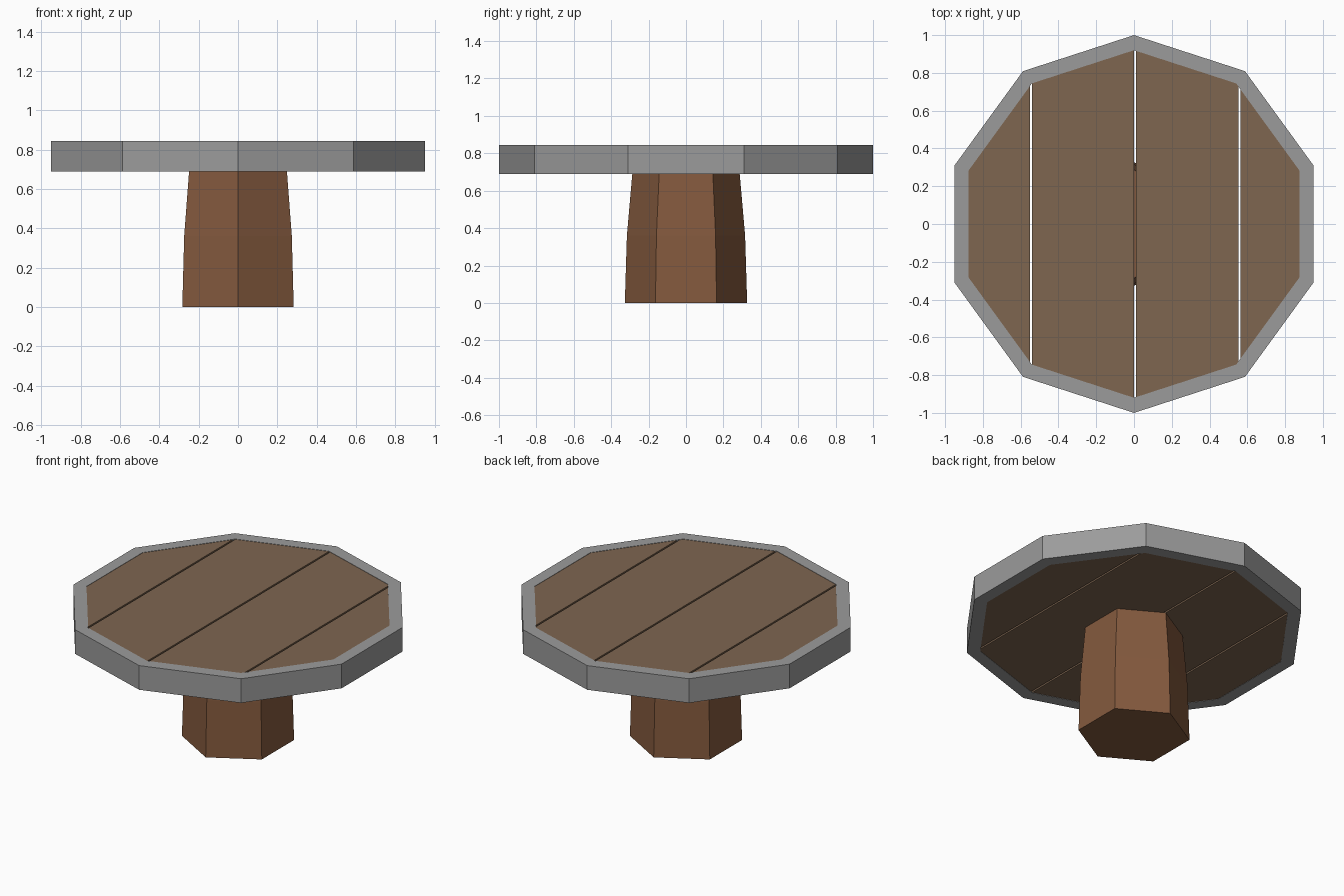
import bpy, bmesh
from math import sin, cos, pi

if "Cube" in bpy.data.objects:
    bpy.data.objects.remove(bpy.data.objects["Cube"])


def material(name, color):
    mat = bpy.data.materials.new(name)
    mat.use_nodes = True
    mat.diffuse_color = (*color, 1)
    mat.node_tree.nodes["Principled BSDF"].inputs["Base Color"].default_value = (*color, 1)
    return mat


def finish(bm, name, mat):
    bmesh.ops.recalc_face_normals(bm, faces=bm.faces)
    mesh = bpy.data.meshes.new(name)
    bm.to_mesh(mesh)
    bm.free()
    mesh.materials.append(mat)
    obj = bpy.data.objects.new(name, mesh)
    bpy.context.collection.objects.link(obj)


def ring(bm, sides, radius, z):
    # Polygon with a corner pointing along y
    angles = [2 * pi * i / sides for i in range(sides)]
    return [bm.verts.new((radius * sin(a), radius * cos(a), z)) for a in angles]


def bridge(bm, a, b):
    for i in range(len(a)):
        j = (i + 1) % len(a)
        bm.faces.new((a[i], a[j], b[j], b[i]))


def prism(bm, sides, levels):
    rings = [ring(bm, sides, r, z) for r, z in levels]
    for a, b in zip(rings, rings[1:]):
        bridge(bm, a, b)
    bm.faces.new(rings[0])
    bm.faces.new(rings[-1])


stone = material("grey rim", (0.33, 0.33, 0.33))
plank_wood = material("plank wood", (0.21, 0.133, 0.081))
leg_wood = material("leg wood", (0.231, 0.102, 0.048))

SIDES, INNER, LOW, HIGH = 10, 0.92, 0.69, 0.845

# Hollow ten-sided rim
bm = bmesh.new()
loops = [ring(bm, SIDES, r, z) for r, z in ((1, LOW), (1, HIGH), (INNER, HIGH), (INNER, LOW))]
for k in range(4):
    bridge(bm, loops[k], loops[(k + 1) % 4])
finish(bm, "table_rim", stone)

# Four planks, each a slice of the inner disc, with narrow gaps between
slices = [(-1, -0.551), (-0.54, 0), (0.011, 0.554), (0.565, 1)]
for n, (x0, x1) in enumerate(slices, 1):
    bm = bmesh.new()
    prism(bm, SIDES, [(INNER, LOW + 0.002), (INNER, HIGH - 0.002)])
    for x, side in ((x0, -1), (x1, 1)):
        geom = bm.verts[:] + bm.edges[:] + bm.faces[:]
        bmesh.ops.bisect_plane(bm, geom=geom, plane_co=(x, 0, 0),
                               plane_no=(side, 0, 0), clear_outer=True)
        open_edges = [e for e in bm.edges if e.is_boundary]
        if open_edges:
            bmesh.ops.holes_fill(bm, edges=open_edges)
    finish(bm, f"plank_{n}", plank_wood)

# Tapered six-sided leg
bm = bmesh.new()
prism(bm, 6, [(0.327, 0), (0.316, 0.36), (0.287, LOW + 0.002)])
finish(bm, "pedestal_leg", leg_wood)
